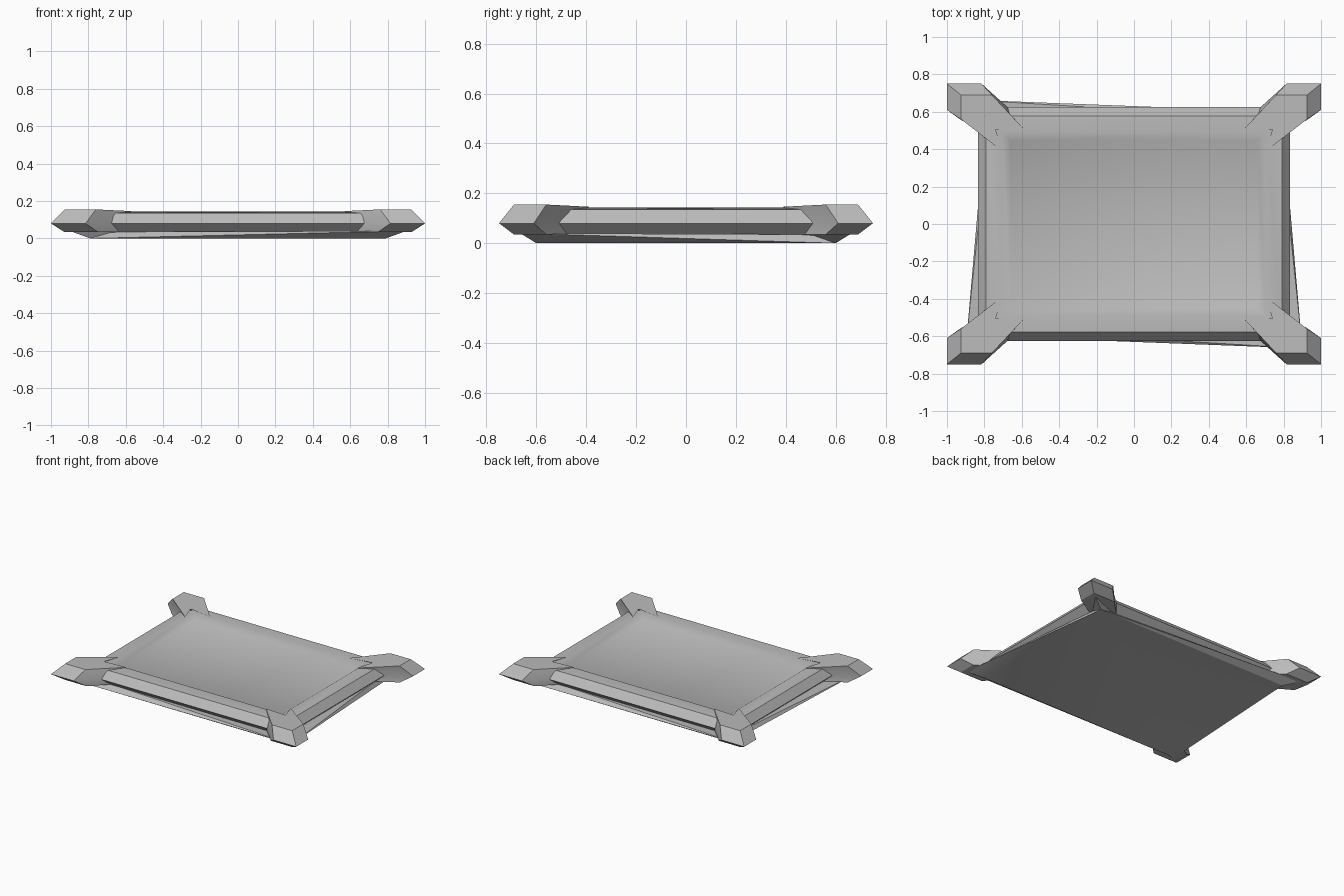
import bpy
import bmesh
import math

cube = bpy.data.objects.get("Cube")
if cube:
    bpy.data.objects.remove(cube)

grey = bpy.data.materials.new("plain_grey")
grey.use_nodes = True
COLOUR = (0.5, 0.5, 0.5, 1)
grey.diffuse_color = COLOUR
grey.node_tree.nodes["Principled BSDF"].inputs["Base Color"].default_value = COLOUR


def finish(name, bm, angle=30):
    """Turn a bmesh into a shaded object with outward normals."""
    bmesh.ops.recalc_face_normals(bm, faces=bm.faces[:])
    lowest = min(bm.faces, key=lambda f: f.calc_center_median().z)
    lowest.normal_update()
    if lowest.normal.z > 0:
        bmesh.ops.reverse_faces(bm, faces=bm.faces[:])
    mesh = bpy.data.meshes.new(name)
    bm.to_mesh(mesh)
    bm.free()
    mesh.materials.append(grey)
    obj = bpy.data.objects.new(name, mesh)
    bpy.context.collection.objects.link(obj)
    bpy.ops.object.select_all(action="DESELECT")
    obj.select_set(True)
    bpy.context.view_layer.objects.active = obj
    bpy.ops.object.shade_smooth_by_angle(angle=math.radians(angle))
    return obj


def loft(rings):
    """Skin closed rings of points and cap both ends."""
    bm = bmesh.new()
    loops = [[bm.verts.new(p) for p in ring] for ring in rings]
    n = len(loops[0])
    for a, b in zip(loops, loops[1:]):
        for i in range(n):
            j = (i + 1) % n
            bm.faces.new((a[i], a[j], b[j], b[i]))
    bm.faces.new(loops[0])
    bm.faces.new(loops[-1])
    return bm


def rectangle(x, y, z):
    return [(x, y, z), (-x, y, z), (-x, -y, z), (x, -y, z)]


# Raised rim with the shallow recessed panel inside it
rim_profile = [(0.78, 0.57, 0.03), (0.835, 0.625, 0.08), (0.79, 0.578, 0.135),
               (0.705, 0.49, 0.143), (0.66, 0.445, 0.115)]
finish("rim_and_panel", loft([rectangle(*p) for p in rim_profile]), 40)

# Base plate with folded, flaring sides
bm = bmesh.new()
corners = [(1, 1), (-1, 1), (-1, -1), (1, -1)]
low = {c: bm.verts.new((0.79 * c[0], 0.6 * c[1], 0)) for c in corners}
flare = {c: bm.verts.new((0.9 * c[0], 0.665 * c[1], 0.04)) for c in corners}
bm.faces.new([low[c] for c in corners])
for a, b in [((1, -1), (-1, -1)), ((1, -1), (1, 1)),
             ((-1, -1), (-1, 1)), ((-1, 1), (1, 1))]:
    along_x = a[1] == b[1]
    tuck = [bm.verts.new((c[0] * (0.67 if along_x else 0.78),
                          c[1] * (0.57 if along_x else 0.5), 0.035)) for c in (a, b)]
    bm.faces.new((low[a], low[b], flare[a]))
    bm.faces.new((low[b], tuck[1], flare[a]))
    bm.faces.new((flare[a], tuck[1], tuck[0]))
    bm.faces.new((low[b], flare[b], tuck[1]))
finish("base_plate", bm, 20)

# Diagonal corner arms, wide at mid height and bevelled above and below
arm_rings = [
    [(0.93, 0.69, 0.035), (0.75, 0.69, 0.035), (0.62, 0.56, 0.035),
     (0.7, 0.48, 0.035), (0.76, 0.46, 0.035), (0.93, 0.56, 0.035)],
    [(1, 0.75, 0.08), (0.815, 0.75, 0.08), (0.66, 0.61, 0.08),
     (0.74, 0.505, 0.08), (0.82, 0.5, 0.08), (1, 0.61, 0.08)],
    [(0.925, 0.69, 0.155), (0.76, 0.69, 0.155), (0.57, 0.488, 0.146),
     (0.74, 0.505, 0.15), (0.703, 0.388, 0.146), (0.925, 0.56, 0.155)],
]
for sx, sy in corners:
    name = ("back" if sy > 0 else "front") + ("_left" if sx > 0 else "_right") + "_corner_arm"
    rings = [[(x * sx, y * sy, z) for x, y, z in ring] for ring in arm_rings]
    finish(name, loft(rings), 20)
